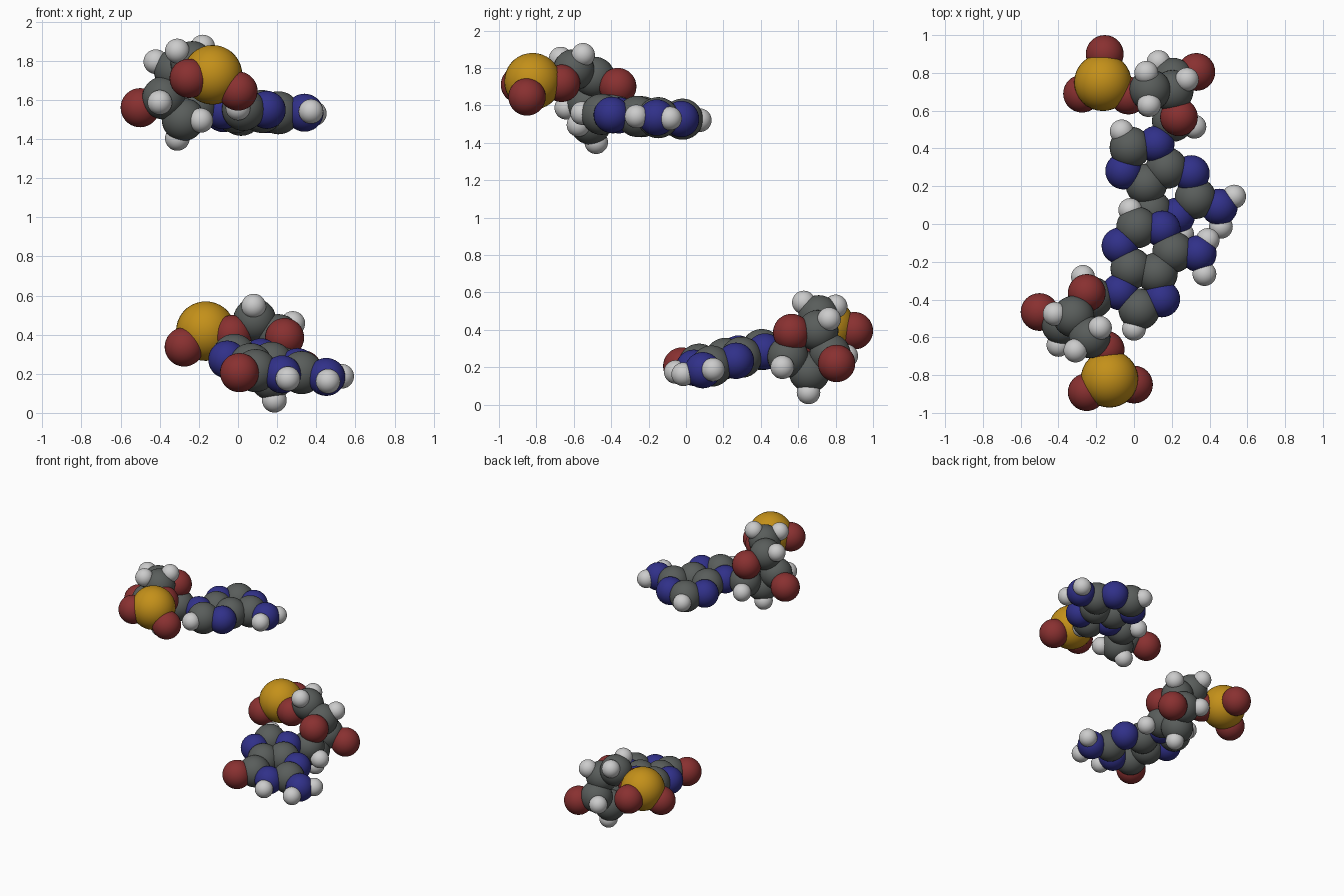
import bpy
from math import cos, sin, radians
from mathutils import Vector

# element: (name, radius, colour)
ELEMENTS = {
    "C": ("carbon", 0.11, (0.10, 0.11, 0.105, 1)),
    "N": ("nitrogen", 0.097, (0.03, 0.03, 0.25, 1)),
    "O": ("oxygen", 0.10, (0.25, 0.03, 0.03, 1)),
    "H": ("hydrogen", 0.063, (0.60, 0.60, 0.60, 1)),
    "P": ("phosphorus", 0.152, (0.55, 0.28, 0.01, 1)),
}


# one smooth sphere mesh per element, shared by all its atoms
def make_ball(name, radius, colour):
    bpy.ops.mesh.primitive_uv_sphere_add(segments=32, ring_count=18, radius=radius)
    ob = bpy.context.object
    bpy.ops.object.shade_smooth()
    mesh = ob.data
    mesh.name = name
    mat = bpy.data.materials.new(name)
    mat.diffuse_color = colour
    mesh.materials.append(mat)
    bpy.data.objects.remove(ob)
    return mesh


BALLS = {k: make_ball(*v) for k, v in ELEMENTS.items()}


def atom(element, part, pos):
    ob = bpy.data.objects.new(f"{part}_{ELEMENTS[element][0]}", BALLS[element])
    ob.location = Vector(pos)
    bpy.context.collection.objects.link(ob)


# flat ring system: ring layout in bond units, turned and placed on a tilted plane
def base(part, layout, hydrogens, origin, anchor, angle, plane):
    a = radians(angle)
    points = []
    for e, x, y in layout:
        u, v = (x - origin[0]) * 0.1, (origin[1] - y) * 0.1
        points.append((e, anchor[0] + u * cos(a) - v * sin(a),
                       anchor[1] + u * sin(a) + v * cos(a)))
    points += [("H", x, y) for x, y in hydrogens]
    for e, x, y in points:
        atom(e, part, (x, y, plane[0] + plane[1] * x + plane[2] * y))


def group(part, atoms):
    for e, *pos in atoms:
        atom(e, part, pos)


# upper unit: double ring with amino arm
base("upper_ring",
     [("N", -1.291, 4.498), ("C", 0.024, 4.897), ("N", 0.877, 3.902),
      ("C", 0.071, 2.771), ("C", 0.369, 1.398), ("N", 1.611, 0.909),
      ("N", -0.668, 0.532), ("C", -1.912, 1.023), ("N", -2.320, 2.290),
      ("C", -1.267, 3.124)],
     [(0.0, -0.555), (-0.02, 0.074), (0.39, -0.085), (0.373, -0.265)],
     (0.877, 3.902), (0.147, -0.397), -25, (1.525, 0, -0.06))

# upper unit: sugar ring with its arm
group("upper_sugar", [
    ("C", -0.22, -0.39, 1.56), ("C", -0.28, -0.51, 1.50), ("C", -0.38, -0.53, 1.61),
    ("C", -0.32, -0.49, 1.75), ("C", -0.235, -0.60, 1.79),
    ("O", -0.25, -0.365, 1.70), ("O", -0.50, -0.466, 1.56),
    ("H", -0.27, -0.28, 1.53), ("H", -0.31, -0.48, 1.403), ("H", -0.19, -0.575, 1.495),
    ("H", -0.40, -0.64, 1.587), ("H", -0.42, -0.476, 1.795),
    ("H", -0.18, -0.55, 1.87), ("H", -0.31, -0.67, 1.85)])

# upper unit: phosphate
group("upper_phosphate", [
    ("P", -0.13, -0.82, 1.728), ("O", -0.25, -0.89, 1.71),
    ("O", 0.0, -0.85, 1.645), ("O", -0.15, -0.665, 1.718)])

# lower unit: double ring with amino arm and oxygen
base("lower_ring",
     [("N", -1.289, 4.551), ("C", 0.023, 4.962), ("N", 0.870, 3.969),
      ("C", 0.071, 2.833), ("C", 0.424, 1.460), ("O", 1.554, 0.955),
      ("N", -0.700, 0.641), ("C", -1.999, 1.087), ("N", -2.949, 0.139),
      ("N", -2.342, 2.364), ("C", -1.265, 3.177)],
     [(-0.065, 0.49), (0.255, -0.055), (0.53, 0.145), (0.46, -0.015)],
     (0.870, 3.969), (-0.055, 0.28), 204.5, (0.211, -0.10, 0.20))

# lower unit: sugar ring with its arm
group("lower_sugar", [
    ("C", 0.205, 0.545, 0.255), ("C", 0.17, 0.66, 0.175), ("C", 0.205, 0.77, 0.27),
    ("C", 0.205, 0.705, 0.395), ("C", 0.085, 0.71, 0.475),
    ("O", 0.238, 0.565, 0.385), ("O", 0.33, 0.805, 0.22),
    ("H", 0.32, 0.515, 0.20), ("H", 0.186, 0.655, 0.065), ("H", 0.075, 0.63, 0.19),
    ("H", 0.13, 0.857, 0.26), ("H", 0.28, 0.765, 0.457),
    ("H", 0.08, 0.63, 0.546), ("H", 0.065, 0.80, 0.525)])

# lower unit: phosphate
group("lower_phosphate", [
    ("P", -0.165, 0.75, 0.418), ("O", -0.155, 0.90, 0.395),
    ("O", -0.275, 0.69, 0.337), ("O", -0.03, 0.68, 0.40)])
